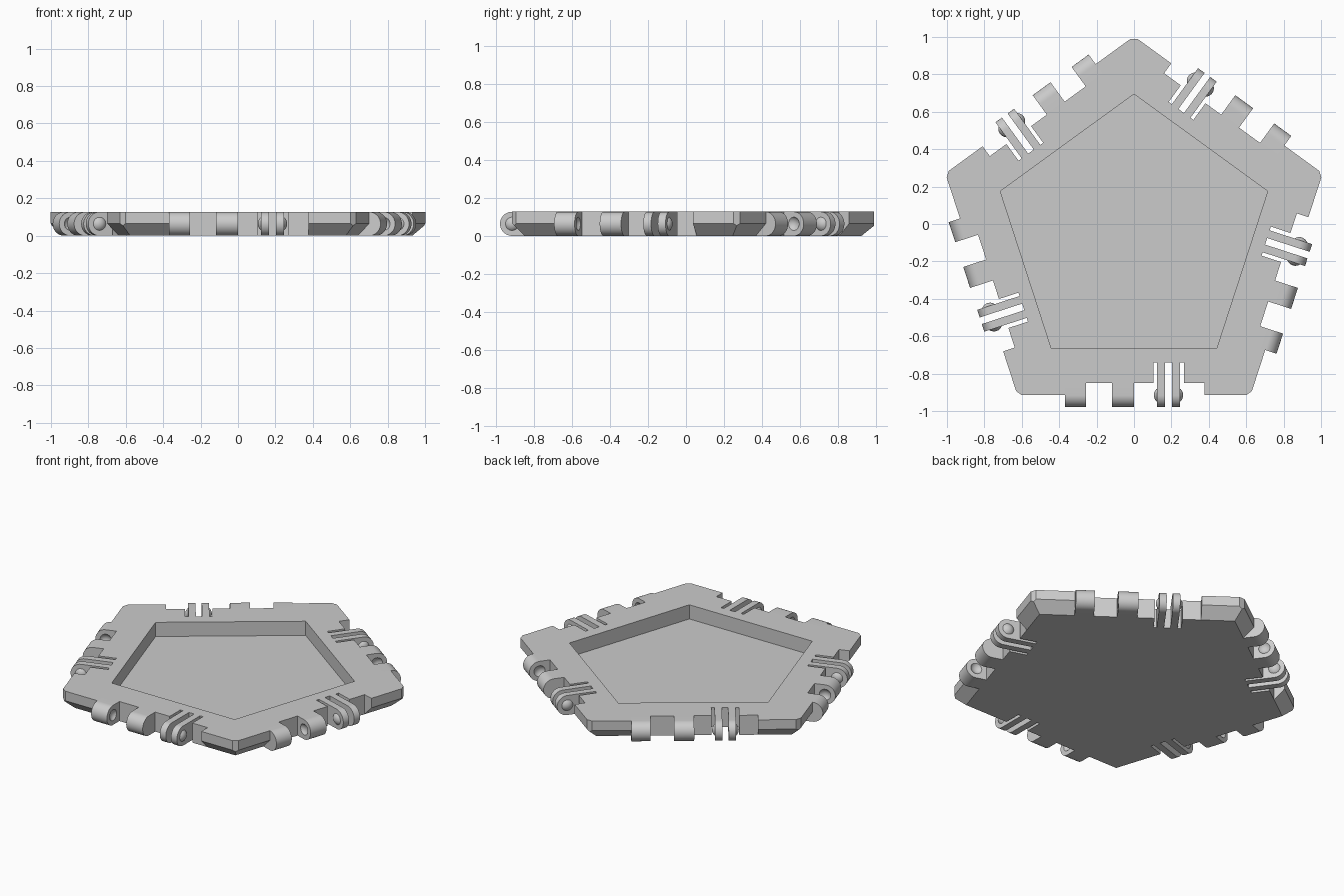
import bpy, bmesh, math
from mathutils import Matrix, Vector

if "Cube" in bpy.data.objects:
    bpy.data.objects.remove(bpy.data.objects["Cube"])

H = 0.127                  # plate thickness
MID = H / 2                # hinge axis height
APOTHEM = 0.858            # centre to hinge axis
CHAMFER = 0.065
CENTRE = Vector((0, -0.057, 0))
NOTCH = -APOTHEM + 0.065   # hinge notch wall
SLIT = -APOTHEM + 0.175    # end of the slits
PRONGS = [(0.123, 0.166), (0.203, 0.246)]
KNUCKLES = [(-0.37, -0.257), (-0.118, 0.0)]

grey = bpy.data.materials.new("plain grey")
grey.use_nodes = True
grey.diffuse_color = (0.6, 0.6, 0.6, 1)
grey.node_tree.nodes["Principled BSDF"].inputs["Base Color"].default_value = (0.6, 0.6, 0.6, 1)


def turn(i):
    return Matrix.Rotation(math.radians(72 * i), 4, "Z")


def pentagon(apothem, z):
    r = apothem / math.cos(math.radians(36))
    return [turn(i) @ Vector((0, r, z)) for i in range(5)]


def loft(bm, rings):
    """Closed solid through a stack of equal rings."""
    rows = [[bm.verts.new(p) for p in ring] for ring in rings]
    n = len(rows[0])
    for a, b in zip(rows, rows[1:]):
        for i in range(n):
            bm.faces.new((a[i], a[(i + 1) % n], b[(i + 1) % n], b[i]))
    bm.faces.new(rows[0][::-1])
    bm.faces.new(rows[-1])


def ball(bm, x, radius=0.045):
    bmesh.ops.create_uvsphere(bm, u_segments=32, v_segments=16, radius=radius,
                              matrix=Matrix.Translation((x, -APOTHEM, MID)))


def hinge_leaf(bm, x0, x1):
    """Bar with a rounded nose, running outward from the notch wall."""
    nose = [(-APOTHEM - MID * math.cos(t), MID + MID * math.sin(t))
            for t in (math.radians(-90 + 7.5 * k) for k in range(25))]
    side = [(NOTCH, 0)] + nose + [(NOTCH, H)]
    loft(bm, [[Vector((x, y, z)) for y, z in side] for x in (x0, x1)])


def mesh_from(bm, name):
    bmesh.ops.recalc_face_normals(bm, faces=bm.faces)
    me = bpy.data.meshes.new(name)
    bm.to_mesh(me)
    bm.free()
    me.materials.append(grey)
    return me


def add(me, name, matrix=Matrix()):
    ob = bpy.data.objects.new(name, me)
    bpy.context.collection.objects.link(ob)
    ob.matrix_world = Matrix.Translation(CENTRE) @ matrix
    return ob


def cut(ob, cutter_bm):
    """Subtract a cutter, bake the result and drop the cutter."""
    cutter = add(mesh_from(cutter_bm, "cutter"), "cutter")
    cutter.hide_render = True
    mod = ob.modifiers.new("cut", "BOOLEAN")
    mod.operation, mod.solver, mod.object = "DIFFERENCE", "EXACT", cutter
    bpy.context.view_layer.update()
    graph = bpy.context.evaluated_depsgraph_get()
    ob.data = bpy.data.meshes.new_from_object(ob.evaluated_get(graph))
    ob.modifiers.clear()
    bpy.data.objects.remove(cutter)


def smooth(ob):
    bpy.ops.object.select_all(action="DESELECT")
    ob.select_set(True)
    bpy.context.view_layer.objects.active = ob
    bpy.ops.object.shade_smooth_by_angle(angle=math.radians(30))


# Plate with chamfered underside
bm = bmesh.new()
loft(bm, [pentagon(APOTHEM - CHAMFER, 0), pentagon(APOTHEM, CHAMFER), pentagon(APOTHEM, H)])
plate = add(mesh_from(bm, "plate"), "plate")

# Cutter: tray recess, hinge combs and blunted corners
bm = bmesh.new()
loft(bm, [pentagon(0.608, 0.035), pentagon(0.608, 0.3)])
comb = [(KNUCKLES[0][0], -1.1), (0.377, -1.1), (0.377, NOTCH)]
for x0, x1 in [(0.246, 0.267), (0.166, 0.203), (0.104, 0.123)]:
    comb += [(x1, NOTCH), (x1, SLIT), (x0, SLIT), (x0, NOTCH)]
comb.append((KNUCKLES[0][0], NOTCH))
corner = [(-0.2, 1.047), (0.2, 1.047), (0.2, 1.2), (-0.2, 1.2)]
for i in range(5):
    for outline in (comb, corner):
        loft(bm, [[turn(i) @ Vector((x, y, z)) for x, y in outline] for z in (-0.1, 0.2)])
cut(plate, bm)

# Knuckle pair with facing sockets
bm = bmesh.new()
for x0, x1 in KNUCKLES:
    hinge_leaf(bm, x0, x1)
knuckles = add(mesh_from(bm, "knuckles"), "knuckles_1")
bm = bmesh.new()
ball(bm, KNUCKLES[0][1] + 0.028)
ball(bm, KNUCKLES[1][0] - 0.028)
cut(knuckles, bm)
smooth(knuckles)

# Springy prong pair
bm = bmesh.new()
for x0, x1 in PRONGS:
    hinge_leaf(bm, x0, x1)
prongs = add(mesh_from(bm, "prongs"), "prongs_1")
smooth(prongs)

# Domed pins on the outer faces of the prongs
bm = bmesh.new()
for x, sign in ((PRONGS[0][0], 1), (PRONGS[1][1], -1)):
    part = bmesh.new()
    ball(part, x + sign * 0.028)
    bmesh.ops.bisect_plane(part, geom=part.verts[:] + part.edges[:] + part.faces[:],
                           plane_co=(x, 0, 0), plane_no=(sign, 0, 0), clear_outer=True)
    tmp = bpy.data.meshes.new("dome")
    part.to_mesh(tmp)
    part.free()
    bm.from_mesh(tmp)
    bpy.data.meshes.remove(tmp)
pins = add(mesh_from(bm, "pins"), "pins_1")
smooth(pins)

# Repeat the hinge set around the other four edges
for source, name in ((knuckles, "knuckles"), (prongs, "prongs"), (pins, "pins")):
    for i in range(1, 5):
        add(source.data, f"{name}_{i + 1}", turn(i))
